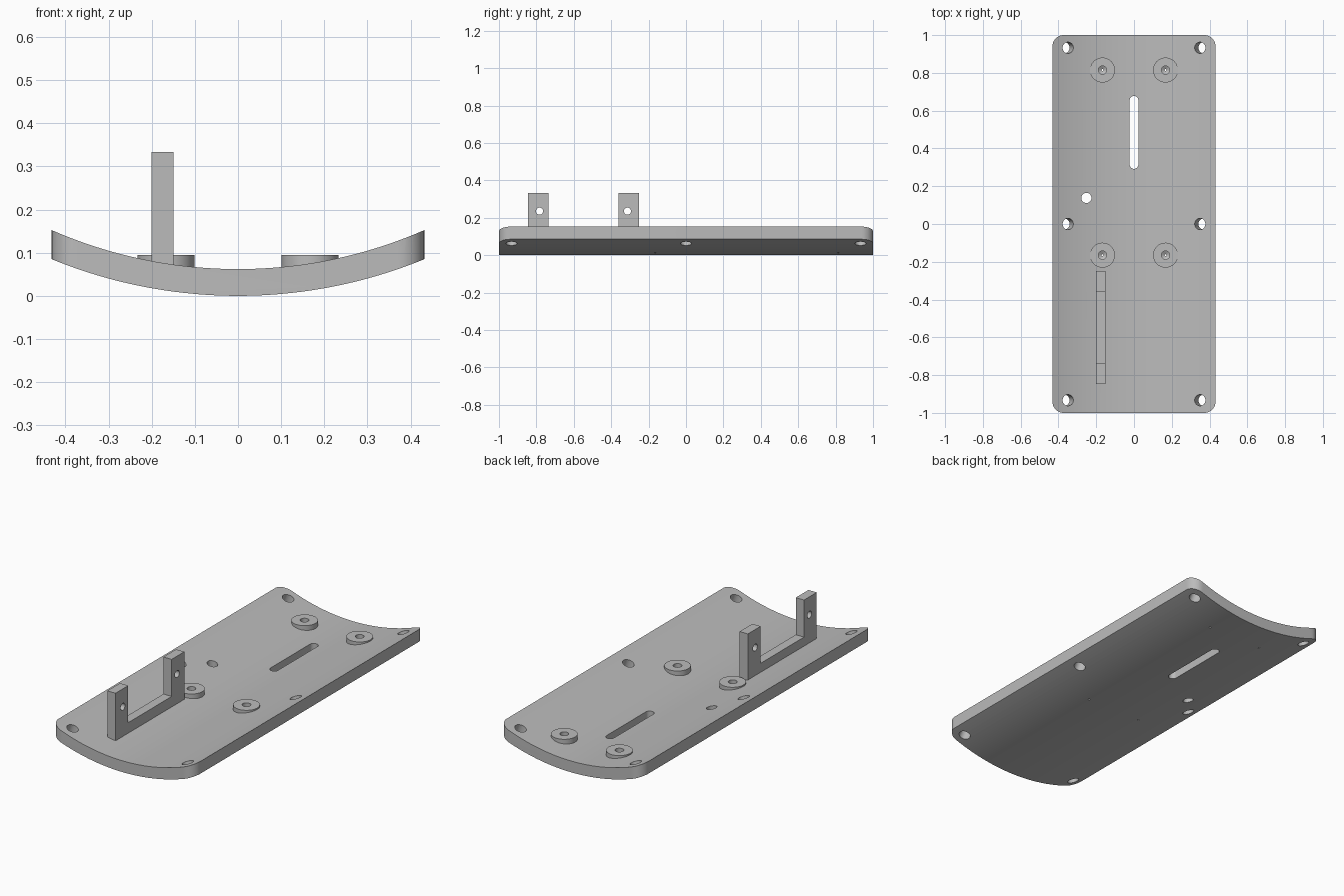
import bpy, bmesh, math
from mathutils import Matrix, Vector

cube = bpy.data.objects.get("Cube")
if cube:
    bpy.data.objects.remove(cube, do_unlink=True)

HALF_W, HALF_L, CORNER = 0.432, 1.0, 0.06
R_OUT, THICK = 1.14, 0.062
R_IN = R_OUT - THICK                      # both arcs are centred at z = R_OUT

grey = bpy.data.materials.new("plain grey")
grey.use_nodes = True
colour = (0.5, 0.5, 0.5, 1)
grey.diffuse_color = colour
grey.node_tree.nodes["Principled BSDF"].inputs["Base Color"].default_value = colour


def make(name, bm):
    bmesh.ops.recalc_face_normals(bm, faces=bm.faces)
    mesh = bpy.data.meshes.new(name)
    bm.to_mesh(mesh)
    bm.free()
    obj = bpy.data.objects.new(name, mesh)
    bpy.context.collection.objects.link(obj)
    mesh.materials.append(grey)
    return obj


def prism(bm, outline, offset):
    """Extrude a closed outline of 3D points by an offset."""
    face = bm.faces.new([bm.verts.new(p) for p in outline])
    new = bmesh.ops.extrude_face_region(bm, geom=[face])["geom"]
    bmesh.ops.translate(bm, vec=offset, verts=[v for v in new if isinstance(v, bmesh.types.BMVert)])


def cylinder(bm, r, depth, centre, rot=Matrix(), segments=32):
    bmesh.ops.create_cone(bm, cap_ends=True, segments=segments, radius1=r, radius2=r,
                          depth=depth, matrix=Matrix.Translation(centre) @ rot)


def lathe(bm, profile, x, y, segments=32):
    """Closed solid turned about a vertical axis; the profile runs from bottom to top."""
    rings = [[bm.verts.new((x + r * math.cos(math.tau * i / segments),
                            y + r * math.sin(math.tau * i / segments), z))
              for i in range(segments)] for r, z in profile]
    for a, b in zip(rings, rings[1:]):
        for i in range(segments):
            j = (i + 1) % segments
            bm.faces.new((a[i], a[j], b[j], b[i]))
    bm.faces.new(rings[0])
    bm.faces.new(rings[-1])


def rounded_rect(hx, hy, r, cx, cy, z, steps=10):
    pts = []
    for k, (sx, sy) in enumerate(((1, 1), (-1, 1), (-1, -1), (1, -1))):
        for i in range(steps + 1):
            a = math.pi / 2 * (k + i / steps)
            pts.append((cx + sx * (hx - r) + r * math.cos(a),
                        cy + sy * (hy - r) + r * math.sin(a), z))
    return pts


def boolean(obj, other, operation):
    mod = obj.modifiers.new("cut", 'BOOLEAN')
    mod.operation, mod.object, mod.solver = operation, other, 'EXACT'
    bpy.context.view_layer.objects.active = obj
    bpy.ops.object.modifier_apply(modifier=mod.name)


# Curved plate: arc section run lengthwise, trimmed to a rounded rectangle
def arc(radius, steps=56, span=0.45):
    angles = [span * (2 * i / steps - 1) for i in range(steps + 1)]
    return [(radius * math.sin(a), -1.1, R_OUT - radius * math.cos(a)) for a in angles]


bm = bmesh.new()
prism(bm, arc(R_OUT) + arc(R_IN)[::-1], (0, 2.2, 0))
plate = make("curved_plate", bm)

bm = bmesh.new()
prism(bm, rounded_rect(HALF_W, HALF_L, CORNER, 0, 0, -0.2), (0, 0, 0.8))
trim = make("outline_cutter", bm)
boolean(plate, trim, 'INTERSECT')

# Screw bosses, resting on the curved surface
SCREWS = [(x, y) for x in (-0.167, 0.167) for y in (0.815, -0.165)]
bosses = []
for i, (x, y) in enumerate(SCREWS):
    bm = bmesh.new()
    cylinder(bm, 0.066, 0.06, (x, y, 0.065), segments=48)
    bosses.append(make(f"screw_boss_{i + 1}", bm))

# U-shaped bracket, symmetrical about its middle
MID, HALF, INNER, TOP, BAR = -0.548, 0.298, 0.188, 0.333, 0.13
half = [(HALF, 0.04), (HALF, TOP), (INNER, TOP), (INNER, BAR)]
outline = half + [(-y, z) for y, z in reversed(half)]
bm = bmesh.new()
prism(bm, [(-0.2, MID + y, z) for y, z in outline], (0.05, 0, 0))
bracket = make("u_bracket", bm)

for part in bosses + [bracket]:
    boolean(part, plate, 'DIFFERENCE')

# All holes as one cutter
bm = bmesh.new()
for side in (-1, 1):                      # rim holes, square to the curve
    angle = side * math.asin(0.36 / 1.11)
    rot = Matrix.Rotation(-angle, 4, 'Y')
    centre = Vector((0, 0, R_OUT)) + rot @ Vector((0, 0, -1.11))
    for y in (-0.933, 0, 0.933):
        cylinder(bm, 0.03, 0.2, centre + Vector((0, y, 0)), rot)
for x, y in SCREWS:                       # blind screw holes with a pilot through
    lathe(bm, [(0.005, -0.1), (0.005, 0.03), (0.022, 0.04), (0.022, 0.2)], x, y)
cylinder(bm, 0.027, 0.3, (-0.252, 0.138, 0.08))
prism(bm, rounded_rect(0.023, 0.193, 0.0229, 0, 0.485, -0.1), (0, 0, 0.3))
for side in (-1, 1):                      # bracket eyes
    cylinder(bm, 0.019, 0.2, (-0.175, MID + side * 0.235, 0.235), Matrix.Rotation(math.pi / 2, 4, 'Y'))
holes = make("hole_cutter", bm)

for part in [plate, bracket] + bosses:
    boolean(part, holes, 'DIFFERENCE')

for helper in (trim, holes):
    bpy.data.objects.remove(helper, do_unlink=True)

# Smooth the round surfaces, keep the edges sharp
bpy.ops.object.select_all(action='DESELECT')
for part in [plate, bracket] + bosses:
    part.select_set(True)
bpy.context.view_layer.objects.active = plate
bpy.ops.object.shade_smooth_by_angle(angle=math.radians(30))
